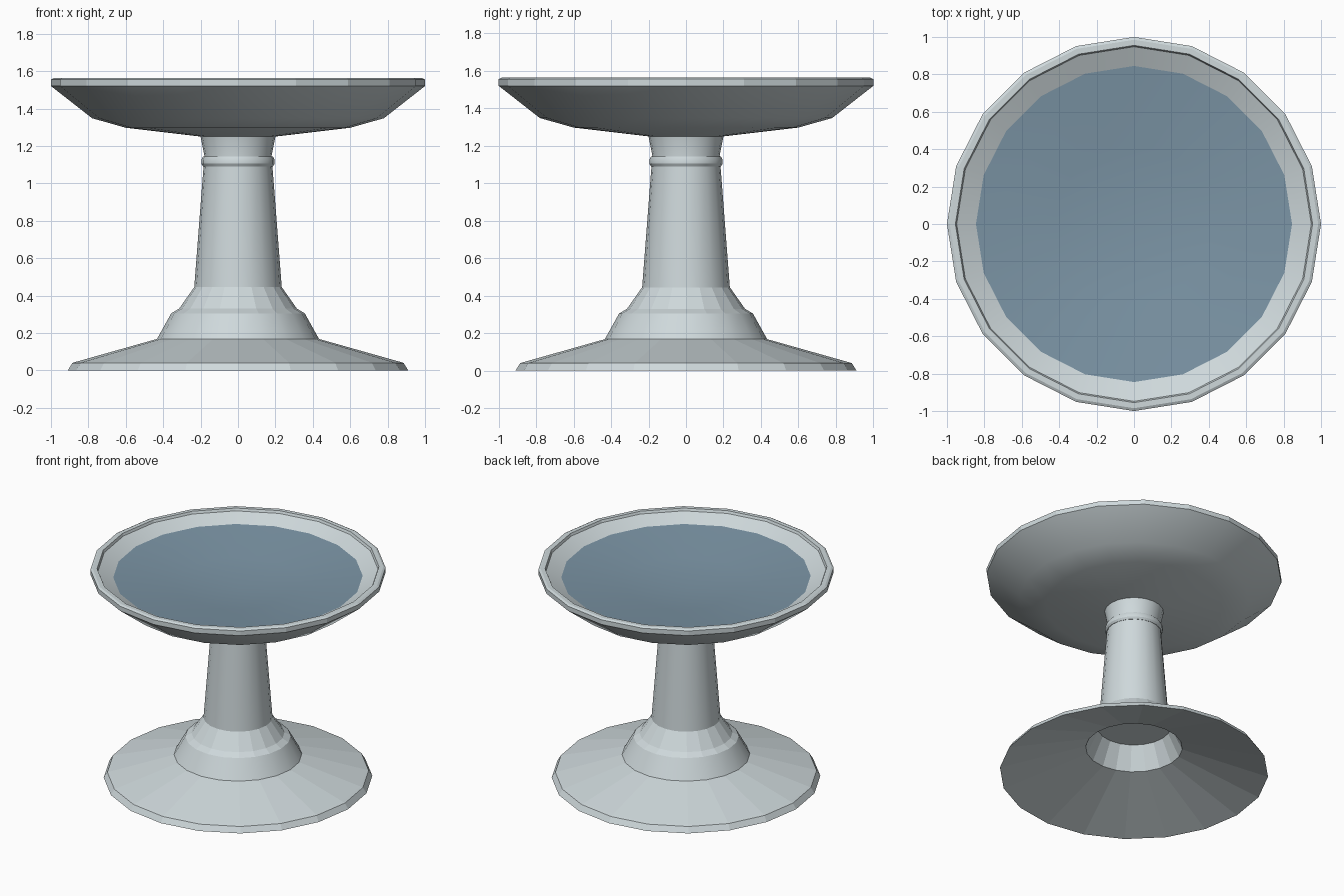
import bpy, bmesh, math

if "Cube" in bpy.data.objects:
    bpy.data.objects.remove(bpy.data.objects["Cube"])

SIDES = 20


def material(name, rgb):
    mat = bpy.data.materials.new(name)
    mat.diffuse_color = (*rgb, 1)
    mat.use_nodes = True
    mat.node_tree.nodes["Principled BSDF"].inputs["Base Color"].default_value = mat.diffuse_color
    return mat


STONE = material("grey_stone", (0.62, 0.69, 0.71))
BLUE = material("water_blue", (0.20, 0.30, 0.38))


def lathe(name, profile, mat, flat=(), closed=False):
    """Spin an (r, z) profile round z; bands listed in flat stay faceted."""
    bm = bmesh.new()
    rings = []
    for r, z in profile:
        if r == 0:
            rings.append([bm.verts.new((0, 0, z))] * SIDES)
        else:
            rings.append([bm.verts.new((r * math.cos(2 * math.pi * i / SIDES),
                                        r * math.sin(2 * math.pi * i / SIDES), z))
                          for i in range(SIDES)])
    count = len(rings) if closed else len(rings) - 1
    for k in range(count):
        a, b = rings[k], rings[(k + 1) % len(rings)]
        for i in range(SIDES):
            j = (i + 1) % SIDES
            corners = list(dict.fromkeys((a[i], a[j], b[j], b[i])))
            bm.faces.new(corners).smooth = k not in flat
    bmesh.ops.recalc_face_normals(bm, faces=bm.faces)
    for e in bm.edges:
        if len(e.link_faces) == 2:
            e.smooth = e.calc_face_angle() < math.radians(30)
    mesh = bpy.data.meshes.new(name)
    bm.to_mesh(mesh)
    bm.free()
    mesh.materials.append(mat)
    obj = bpy.data.objects.new(name, mesh)
    bpy.context.collection.objects.link(obj)
    return obj


# Hollow flared base, stepped collar and tapered column
lathe("pedestal", [
    (0, 0.355), (0.25, 0.355), (0.328, 0.19), (0.905, 0.0),      # hollow underside
    (0.91, 0.0), (0.885, 0.04), (0.865, 0.046), (0.433, 0.168),  # base plate
    (0.357, 0.305), (0.315, 0.33), (0.234, 0.445),               # collar
    (0.185, 1.08), (0.18, 1.15), (0.20, 1.25),                   # column and neck
], STONE, flat=(0, 1, 2, 3, 4, 5, 6, 8, 9))

# Rounded moulding at the top of the column
lathe("column_ring", [(0.17, 1.09), (0.187, 1.09), (0.196, 1.105), (0.196, 1.125),
                      (0.187, 1.143), (0.17, 1.143)], STONE, closed=True)

# Shallow dish with a thin lip
lathe("bowl", [
    (0.20, 1.25), (0.60, 1.297), (0.78, 1.348), (1.0, 1.52),
    (1.0, 1.555), (0.985, 1.563), (0.955, 1.563), (0.948, 1.545), (0.845, 1.495),
], STONE, flat=(3, 4, 5, 6))

# Water: gently dished towards the middle
water = lathe("water", [(0.845, 1.495), (0.42, 1.445), (0, 1.41)], BLUE)
if water.data.polygons[0].normal.z < 0:
    water.data.flip_normals()
